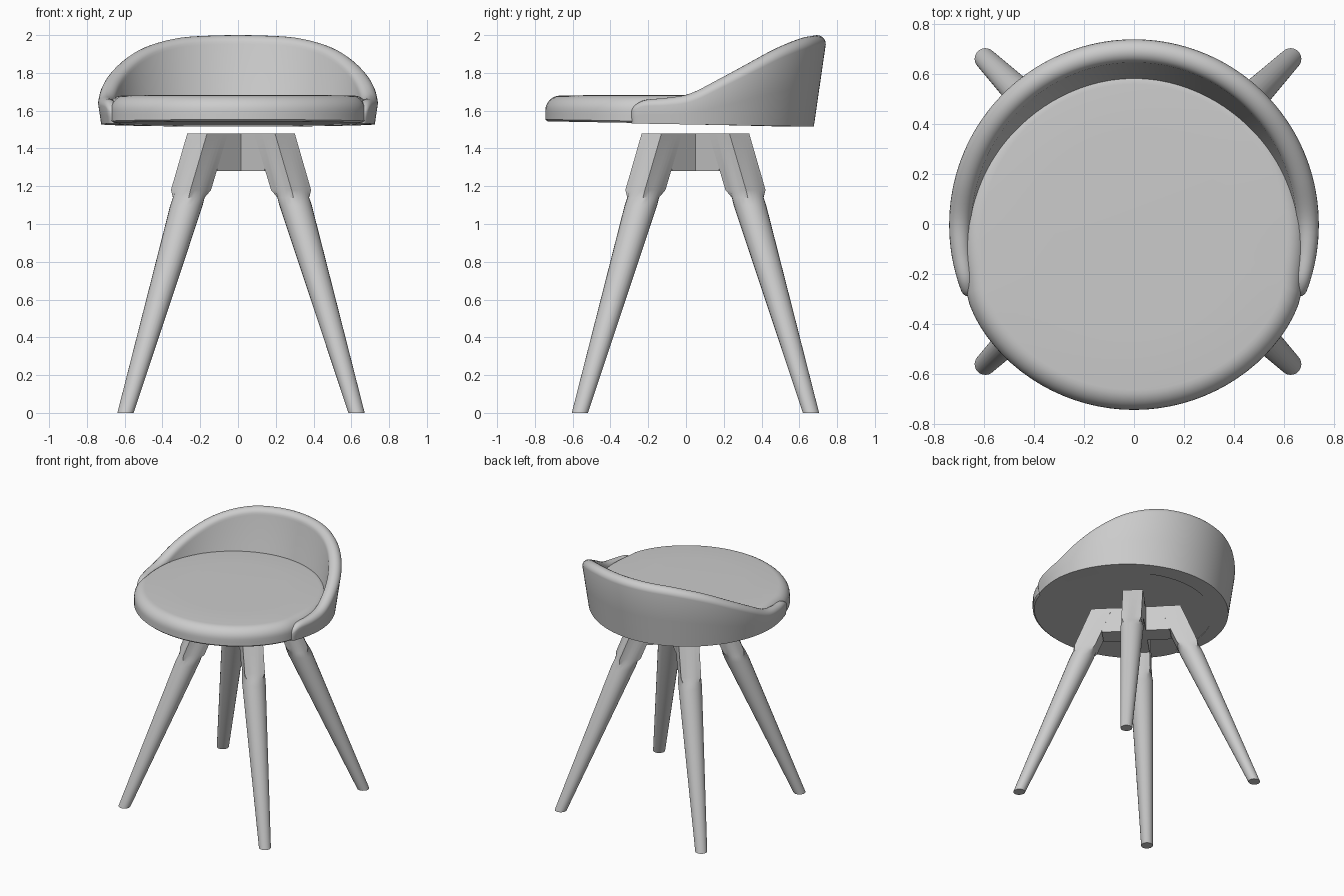
import bpy, bmesh
from math import sin, cos, pi, radians, sqrt, asin

if "Cube" in bpy.data.objects:
    bpy.data.objects.remove(bpy.data.objects["Cube"])


def loft(name, rings, closed=True):
    """Skin a list of closed rings and cap both ends."""
    bm = bmesh.new()
    vs = [[bm.verts.new(p) for p in r] for r in rings]
    n = len(rings[0])
    for a, b in zip(vs, vs[1:]):
        for i in range(n):
            j = (i + 1) % n
            bm.faces.new((a[i], a[j], b[j], b[i]))
    bm.faces.new(vs[0][::-1])
    bm.faces.new(vs[-1])
    bmesh.ops.recalc_face_normals(bm, faces=bm.faces)
    me = bpy.data.meshes.new(name)
    bm.to_mesh(me)
    bm.free()
    me.shade_smooth()
    me.set_sharp_from_angle(angle=radians(32))
    ob = bpy.data.objects.new(name, me)
    bpy.context.collection.objects.link(ob)
    return ob


def curve(keys, x):
    """Smooth (Hermite) interpolation through key points."""
    if x <= keys[0][0]:
        return keys[0][1]
    if x >= keys[-1][0]:
        return keys[-1][1]

    def slope(k):
        a, b = keys[max(k - 1, 0)], keys[min(k + 1, len(keys) - 1)]
        return (b[1] - a[1]) / (b[0] - a[0])
    k = max(i for i in range(len(keys) - 1) if keys[i][0] <= x)
    (x0, y0), (x1, y1) = keys[k], keys[k + 1]
    h = x1 - x0
    t = (x - x0) / h
    return (y0 * (2*t**3 - 3*t*t + 1) + y1 * (3*t*t - 2*t**3)
            + h * slope(k) * (t**3 - 2*t*t + t) + h * slope(k + 1) * (t**3 - t*t))


def base_z(y):
    return 1.5275 - 0.0175 * y


# Seat cushion: disc with a rounded top edge, narrower where the shell wraps it
RADIUS = [(-1, .745), (-.6, .742), (-.42, .732), (-.3, .71), (0, .69), (1, .64)]
TOP, ROUND, N = 1.68, .08, 96
rings = []
profile = [(.012, None), (0, 0), (0, .5)]
profile += [(ROUND * (1 - cos(a)), TOP - ROUND + ROUND * sin(a))
            for a in [i * pi / 16 for i in range(9)]]
profile += [(.3, TOP + .003)]
for inset, z in profile:
    ring = []
    for i in range(N):
        a = 2 * pi * i / N
        r = curve(RADIUS, sin(a)) - inset
        y = r * sin(a)
        b = base_z(y) + .003
        h = b if z is None else b + .01 if z == 0 else b + .04 if z == .5 else z
        ring.append((r * cos(a), y, h))
    rings.append(ring)
loft("seat_cushion", rings)

# Backrest shell: rounded wall swept around the cushion, rising to the back
HEIGHT = [(-.285, 1.60), (-.27, 1.625), (-.22, 1.655), (-.11, 1.667), (.02, 1.69),
          (.177, 1.767), (.336, 1.85), (.49, 1.93), (.63, 1.985), (.705, 2.0)]
THICK = [(-.28, .06), (-.1, .08), (.1, .092), (.7, .095)]
start = -asin(.285 / .705)
ts = [0, .001, .003, .006, .01, .015, .022, .03]
ts += [.03 + .94 * i / 90 for i in range(1, 90)] + [1 - t for t in reversed(ts)]
rings = []
for t in ts:
    a = start + t * (pi - 2 * start)
    yk = .705 * sin(a)
    top = curve(HEIGHT, yk)
    d = min(min(t, 1 - t) / .012, 1)
    full = curve(THICK, yk)
    th = full * max(.12, sqrt(1 - (1 - d) ** 2))   # rounded front tips
    shift = (full - th) / 2

    def outer(z):
        return .747 - .145 * (top - z) - shift

    zr = top - full / 2
    bz = base_z(.7 * sin(a))
    pts = [(outer(bz), bz), (outer((bz + zr) / 2), (bz + zr) / 2)]
    mid = outer(zr) - th / 2
    pts += [(mid + th / 2 * cos(k * pi / 10), zr + full / 2 * sin(k * pi / 10))
            for k in range(11)]
    for z in ((bz + zr) / 2, bz):
        pts.append((outer(z) - th - .08 * (zr - z), z))
    rings.append([(r * cos(a), r * sin(a), z) for r, z in pts])
loft("backrest_shell", rings)

# Leg frame centre
CX, CY = .016, .05


def leg_ring(ang, z, half_r, half_w, square):
    rc = .865 - .4155 * z
    ring = []
    for i in range(24):
        b = 2 * pi * i / 24
        k = 1 / max(abs(cos(b)), abs(sin(b))) if square else 1
        u, v = rc + half_r * k * cos(b), half_w * k * sin(b)
        ring.append((CX + u * cos(ang) - v * sin(ang),
                     CY + u * sin(ang) + v * cos(ang), z))
    return ring


# Four splayed legs: square at the top, round and tapered below
for name, deg in (("back_right_leg", 45), ("back_left_leg", 135),
                  ("front_left_leg", 225), ("front_right_leg", 315)):
    a = radians(deg)
    loft(name, [leg_ring(a, 0, .043, .043, False),
                leg_ring(a, 1.10, .087, .085, False),
                leg_ring(a, 1.14, .085, .083, False),
                leg_ring(a, 1.18, .077, .073, True),
                leg_ring(a, 1.48, .078, .074, True)])

# Cross brace joining the leg tops
w, L = .073, .25
cross = [(w, w), (w, L), (-w, L), (-w, w), (-L, w), (-L, -w),
         (-w, -w), (-w, -L), (w, -L), (w, -w), (L, -w), (L, w)]
c = cos(pi / 4)
loft("cross_brace", [[(CX + c * (x - y), CY + c * (x + y), z) for x, y in cross]
                     for z in (1.28, 1.479)])
